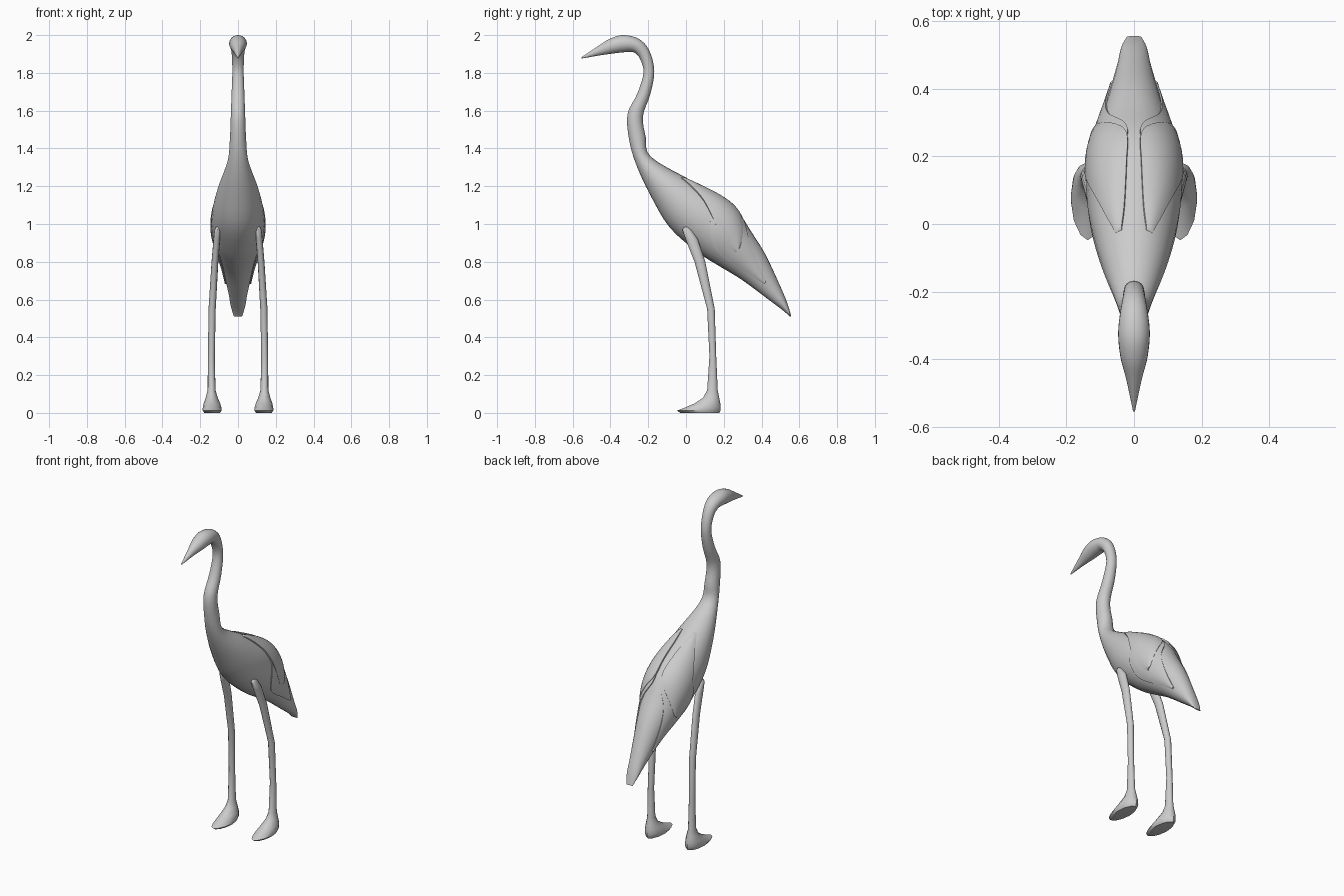
import bpy, bmesh, math
from mathutils import Vector

if "Cube" in bpy.data.objects:
    bpy.data.objects.remove(bpy.data.objects["Cube"])

grey = bpy.data.materials.new("plain_grey")
grey.diffuse_color = (0.6, 0.6, 0.6, 1)
grey.use_nodes = True
grey.node_tree.nodes["Principled BSDF"].inputs["Base Color"].default_value = grey.diffuse_color

# Beak-to-tail stations: back y, back z, belly y, belly z, half width
STATIONS = [
    (-0.555, 1.882, -0.553, 1.876, 0.003),
    (-0.465, 1.942, -0.455, 1.893, 0.023),
    (-0.40, 1.982, -0.39, 1.902, 0.040),
    (-0.33, 2.00, -0.32, 1.910, 0.047),
    (-0.25, 1.98, -0.275, 1.908, 0.041),
    (-0.195, 1.92, -0.243, 1.873, 0.033),
    (-0.168, 1.81, -0.225, 1.80, 0.030),
    (-0.188, 1.69, -0.258, 1.69, 0.034),
    (-0.228, 1.57, -0.310, 1.58, 0.038),
    (-0.213, 1.46, -0.300, 1.44, 0.043),
    (-0.185, 1.355, -0.262, 1.31, 0.055),
    (0.02, 1.235, -0.19, 1.155, 0.105),
    (0.18, 1.15, -0.085, 0.98, 0.137),
    (0.27, 1.075, 0.07, 0.845, 0.138),
    (0.345, 0.96, 0.18, 0.775, 0.113),
    (0.42, 0.84, 0.295, 0.705, 0.082),
    (0.495, 0.68, 0.43, 0.605, 0.052),
    (0.535, 0.585, 0.51, 0.545, 0.038),
    (0.557, 0.512, 0.550, 0.510, 0.022),
]


def spline(rows, t):
    """Smooth interpolation through a table of rows."""
    n = len(rows) - 1
    i = min(int(t), n - 1)
    f = t - i
    p0, p1, p2, p3 = (rows[min(max(i + k, 0), n)] for k in (-1, 0, 1, 2))
    return [b + 0.5 * f * (c - a + f * (2 * a - 5 * b + 4 * c - d + f * (3 * (b - c) + d - a)))
            for a, b, c, d in zip(p0, p1, p2, p3)]


def body_point(t, angle, lift=0.0):
    """Point on the body; angle 0 is the back, 90 degrees the side."""
    by, bz, fy, fz, w = spline(STATIONS, t)
    mid = Vector((0, (by + fy) / 2, (bz + fz) / 2))
    half = Vector((0, (by - fy) / 2, (bz - fz) / 2))
    out = Vector((math.sin(angle), 0, 0)) + half.normalized() * math.cos(angle)
    return mid + half * math.cos(angle) + Vector((w * math.sin(angle), 0, 0)) + out * lift


def skin(name, rings, mirror=False):
    """Closed tube through equal rings, capped at both ends."""
    bm = bmesh.new()
    loops = [[bm.verts.new(p) for p in r] for r in rings]
    n = len(loops[0])
    for a, b in zip(loops, loops[1:]):
        for k in range(n):
            bm.faces.new((a[k], a[(k + 1) % n], b[(k + 1) % n], b[k]))
    bm.faces.new(loops[0])
    bm.faces.new(loops[-1][::-1])
    bmesh.ops.recalc_face_normals(bm, faces=bm.faces)
    me = bpy.data.meshes.new(name)
    bm.to_mesh(me)
    bm.free()
    me.materials.append(grey)
    ob = bpy.data.objects.new(name, me)
    bpy.context.collection.objects.link(ob)
    if mirror:
        ob.modifiers.new("mirror", 'MIRROR').use_mirror_merge = False
    bpy.ops.object.select_all(action='DESELECT')
    ob.select_set(True)
    bpy.context.view_layer.objects.active = ob
    bpy.ops.object.shade_smooth_by_angle(angle=math.radians(50))
    return ob


# Body, neck, head and beak in one smooth skin
steps = 4 * (len(STATIONS) - 1)
skin("body", [[body_point(i / 4, 2 * math.pi * k / 24) for k in range(24)]
              for i in range(steps + 1)])


def wing(name, edges, lift):
    """Thin pair of feather shells lying on the body.
    edges: station, upper edge angle, lower edge angle."""
    rings = []
    count = 5 * (len(edges) - 1)
    for i in range(count + 1):
        t, a0, a1 = spline(edges, i / 5)
        angles = [math.radians(a0 + (a1 - a0) * k / 10) for k in range(11)]
        fade = min(1, 0.3 + i / 6)
        top = [body_point(t, a, fade * lift * (0.55 + 0.45 * math.sin(math.pi * k / 10)))
               for k, a in enumerate(angles)]
        under = [body_point(t, a, -0.008) for a in angles]
        rings.append(top + under[::-1])
    skin(name, rings, mirror=True)


# Upper wing feathers
wing("upper_wing", [(10.85, 22, 34), (11.2, 14, 45), (12, 9, 64), (13, 9, 88),
                    (13.5, 30, 95), (13.9, 60, 98), (14.1, 82, 95)], 0.014)
# Long lower wing feathers
wing("lower_wing", [(12.4, 15, 75), (12.9, 8, 105), (13.4, 12, 122), (14, 40, 126),
                    (14.7, 62, 122), (15.3, 80, 112), (15.6, 91, 101)], 0.008)

# Legs: z, centre x, half x, front y, rear y
LEG = [
    (0.985, 0.108, 0.008, -0.008, 0.008),
    (0.970, 0.109, 0.015, -0.020, 0.028),
    (0.920, 0.112, 0.018, -0.003, 0.062),
    (0.800, 0.122, 0.018, 0.045, 0.102),
    (0.550, 0.137, 0.019, 0.112, 0.152),
    (0.300, 0.141, 0.018, 0.124, 0.160),
    (0.120, 0.140, 0.021, 0.112, 0.168),
]
# Feet: wedge rings spreading forward to the toe
FOOT = [
    (0.080, 0.139, 0.032, 0.090, 0.176),
    (0.050, 0.138, 0.044, 0.045, 0.182),
    (0.025, 0.137, 0.050, -0.012, 0.184),
    (0.012, 0.137, 0.050, -0.048, 0.182),
    (0.000, 0.137, 0.042, -0.030, 0.176),
]


def oval(row, toe=0.0):
    z, x, hx, y0, y1 = row
    pts = []
    for k in range(12):
        a = 2 * math.pi * k / 12
        s = math.sin(a)
        taper = 1 - toe * max(0, -s) ** 2
        pts.append((x + hx * math.cos(a) * taper, (y0 + y1) / 2 + s * (y1 - y0) / 2, z))
    return pts


skin("legs_and_feet", [oval(r) for r in LEG] + [oval(r, 0.2) for r in FOOT], mirror=True)
